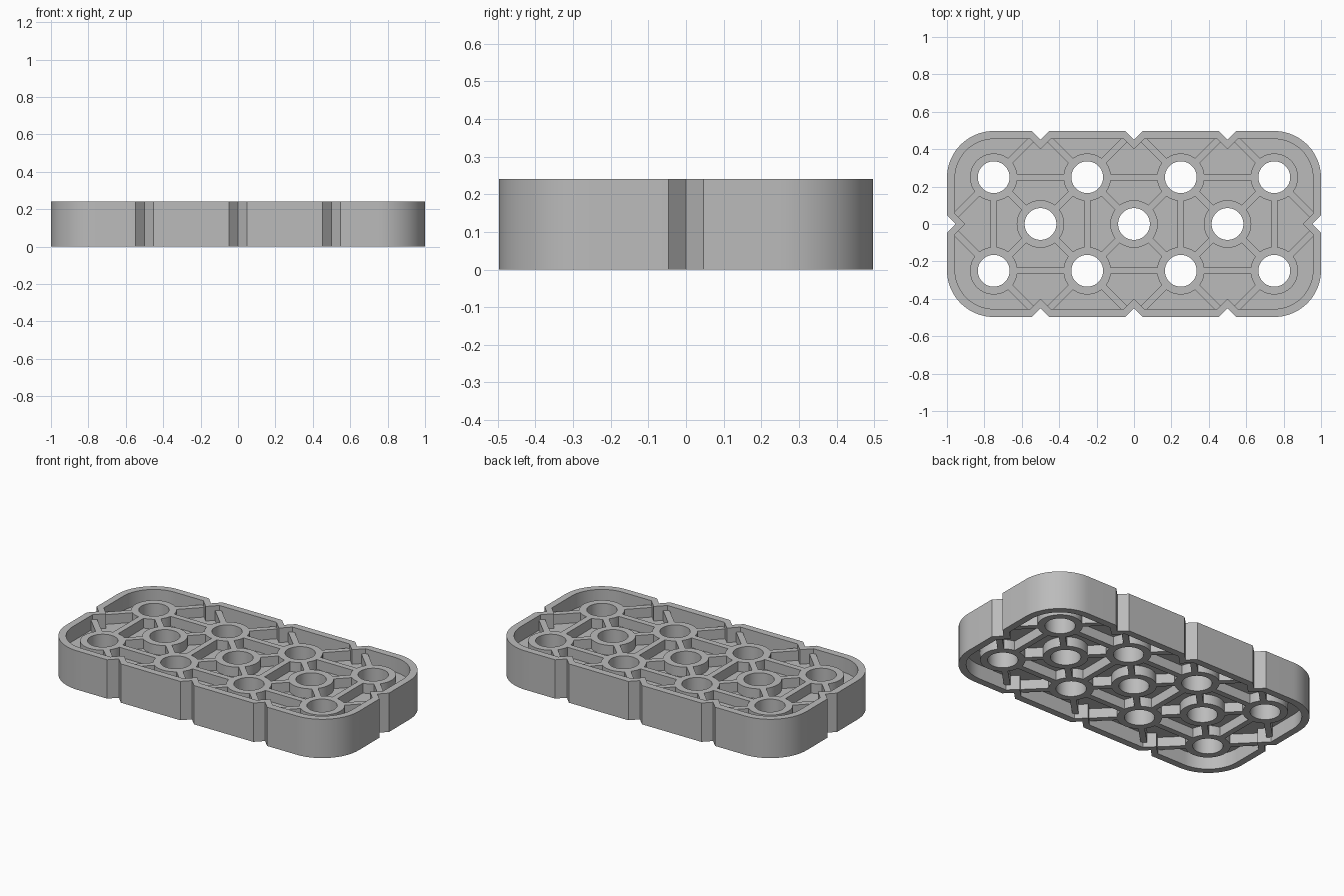
import bpy, bmesh, math
from mathutils import Vector

if "Cube" in bpy.data.objects:
    bpy.data.objects.remove(bpy.data.objects["Cube"], do_unlink=True)

HEIGHT = 0.24
HALF_Y = 0.497
HOLE_R, RING_R = 0.085, 0.127
RIB_W = 0.036

grey = bpy.data.materials.new("plain grey")
grey.use_nodes = True
grey.diffuse_color = (0.5, 0.5, 0.5, 1)
grey.node_tree.nodes["Principled BSDF"].inputs["Base Color"].default_value = (0.5, 0.5, 0.5, 1)


def slab(name, loops, z0, z1):
    """Extrude nested closed 2D loops from z0 to z1 as one mesh."""
    curve = bpy.data.curves.new(name, 'CURVE')
    curve.dimensions = '2D'
    curve.fill_mode = 'BOTH'
    curve.extrude = (z1 - z0) / 2
    for loop in loops:
        spline = curve.splines.new('POLY')
        spline.points.add(len(loop) - 1)
        for point, (x, y) in zip(spline.points, loop):
            point.co = (x, y, 0, 1)
        spline.use_cyclic_u = True
    obj = bpy.data.objects.new(name, curve)
    bpy.context.collection.objects.link(obj)
    bpy.ops.object.select_all(action='DESELECT')
    obj.select_set(True)
    bpy.context.view_layer.objects.active = obj
    bpy.ops.object.convert(target='MESH')
    obj = bpy.context.view_layer.objects.active
    bm = bmesh.new()
    bm.from_mesh(obj.data)
    bmesh.ops.translate(bm, vec=(0, 0, (z0 + z1) / 2), verts=bm.verts)
    bmesh.ops.remove_doubles(bm, verts=bm.verts, dist=1e-5)
    bmesh.ops.recalc_face_normals(bm, faces=bm.faces)
    bm.to_mesh(obj.data)
    bm.free()
    obj.data.materials.clear()
    obj.data.materials.append(grey)
    bpy.ops.object.shade_smooth_by_angle(angle=math.radians(30))
    return obj


def arc(cx, cy, r, a0, a1, n):
    return [(cx + r * math.cos(math.radians(a0 + (a1 - a0) * i / n)),
             cy + r * math.sin(math.radians(a0 + (a1 - a0) * i / n))) for i in range(n + 1)]


def circle(c, r, n=64):
    return arc(c[0], c[1], r, 0, 360, n)[:-1]


def outline(inset, tip):
    """Rounded rectangle with V notches whose tips lie `tip` in from the edge."""
    w = tip - inset
    ex, ey, cy = 1 - inset, HALF_Y - inset, HALF_Y - 0.25
    half = [(ex, -w), (1 - tip, 0), (ex, w)]
    half += arc(0.75, cy, 0.25 - inset, 0, 90, 18)
    for nx in (0.5, 0, -0.5):
        half += [(nx + w, ey), (nx, HALF_Y - tip), (nx - w, ey)]
    half += arc(-0.75, cy, 0.25 - inset, 90, 180, 18)
    return half + [(-x, -y) for x, y in half]


def rib(start, end, d0, d1):
    """Rectangle along start-end, between distances d0 and d1 from start."""
    a, b = Vector(start), Vector(end)
    u = (b - a).normalized()
    n = Vector((-u.y, u.x)) * RIB_W / 2
    return [tuple(p) for p in (a + u * d0 - n, a + u * d1 - n, a + u * d1 + n, a + u * d0 + n)]


# Hole positions: two outer rows of four, one middle row of three
outer_holes = [(x, y) for y in (-0.25, 0.25) for x in (-0.75, -0.25, 0.25, 0.75)]
middle_holes = [(x, 0) for x in (-0.5, 0, 0.5)]
holes = outer_holes + middle_holes

# Outer wall with notches
slab("outer_wall", [outline(0, 0.047), outline(0.043, 0.098)], 0, HEIGHT)

# Thin web at mid height, pierced by the holes
slab("web_plate", [outline(0.02, 0.07)] + [circle(h, HOLE_R) for h in holes], 0.09, 0.15)

# Rings around the holes, set slightly below the wall on both sides
low, high = 0.03, HEIGHT - 0.03
slab("hole_rings", [c for h in holes for c in (circle(h, RING_R), circle(h, HOLE_R))], low, high)

# Ribs: straight ones between outer holes, diagonal ones to middle holes and notches
edge = RING_R - 0.005
straight, diagonal = [], []
for x, y in outer_holes:
    if x < 0.7:
        straight.append(rib((x, y), (x + 0.5, y), edge, 0.5 - edge))
    if y < 0:
        straight.append(rib((x, y), (x, -y), edge, 0.5 - edge))
    for sx in (-1, 1):
        for sy in (-1, 1):
            tx, ty = x + sx * 0.25, y + sy * 0.25
            if abs(tx) > 0.9 and abs(ty) > 0.4:
                continue
            to_hole = (tx, ty) in middle_holes
            stop = 0.25 * math.sqrt(2) - edge if to_hole else 0.29
            diagonal.append(rib((x, y), (tx, ty), edge, stop))
slab("straight_ribs", straight, low, high)
slab("diagonal_ribs", diagonal, low, high)
